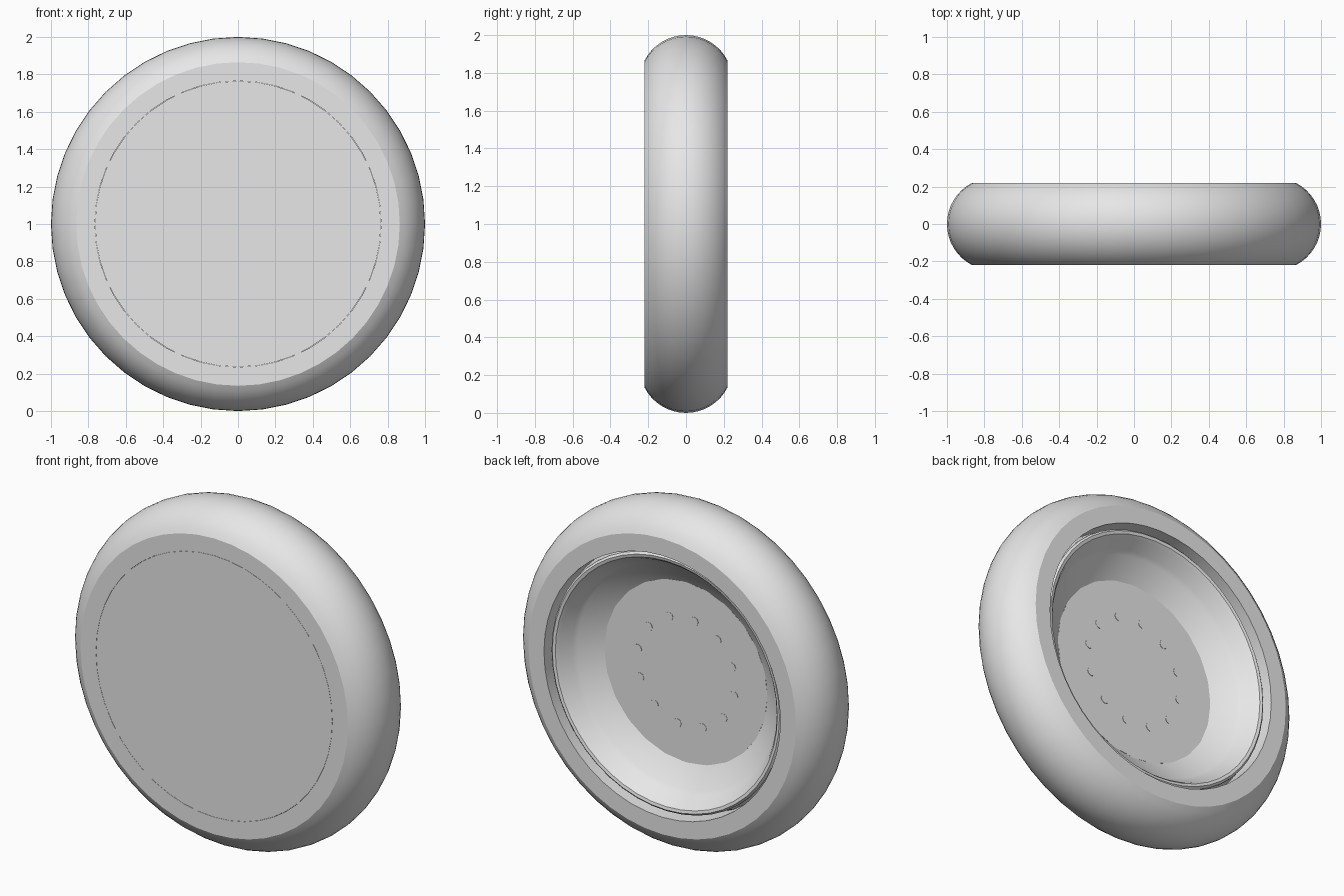
import bpy, bmesh, math
from mathutils import Matrix, Vector

cube = bpy.data.objects.get("Cube")
if cube:
    bpy.data.objects.remove(cube)

grey = bpy.data.materials.new("plain_grey")
grey.use_nodes = True
grey.diffuse_color = (0.8, 0.8, 0.8, 1)
grey.node_tree.nodes["Principled BSDF"].inputs["Base Color"].default_value = (0.8, 0.8, 0.8, 1)

AXLE = Vector((0, 0, 1))
HALF = 0.22      # half width of the wheel
SEGMENTS = 48


def finish(name, bm, angle):
    bmesh.ops.recalc_face_normals(bm, faces=bm.faces)
    mesh = bpy.data.meshes.new(name)
    bm.to_mesh(mesh)
    bm.free()
    mesh.materials.append(grey)
    obj = bpy.data.objects.new(name, mesh)
    bpy.context.collection.objects.link(obj)
    bpy.ops.object.select_all(action='DESELECT')
    obj.select_set(True)
    bpy.context.view_layer.objects.active = obj
    bpy.ops.object.shade_smooth_by_angle(angle=math.radians(angle))
    return obj


def lathe(name, profile, angle):
    """Revolve a closed (radius, y) profile around the axle."""
    bm = bmesh.new()
    verts = [bm.verts.new((r, y, AXLE.z)) for r, y in profile]
    edges = [bm.edges.new((v, verts[i - 1])) for i, v in enumerate(verts)]
    bmesh.ops.spin(bm, geom=verts + edges, cent=AXLE, axis=(0, 1, 0),
                   angle=math.tau, steps=SEGMENTS, use_duplicate=False)
    bmesh.ops.remove_doubles(bm, verts=bm.verts, dist=0.0001)
    return finish(name, bm, angle)


def add_disc(bm, radius, y0, y1, sides, x=0, z=0):
    """Cylinder along the axle direction between y0 and y1."""
    place = Matrix.Translation((x, (y0 + y1) / 2, AXLE.z + z)) @ Matrix.Rotation(math.pi / 2, 4, 'X')
    bmesh.ops.create_cone(bm, cap_ends=True, segments=sides, radius1=radius,
                          radius2=radius, depth=y1 - y0, matrix=place)


# Tyre: circular tread arc between two flat sidewalls
side_r, sagitta, steps = 0.865, 0.135, 16
arc_r = (HALF ** 2 + sagitta ** 2) / (2 * sagitta)
sweep = math.asin(HALF / arc_r)
tread = []
for i in range(steps + 1):
    a = -sweep + 2 * sweep * i / steps
    tread.append((1 - arc_r + arc_r * math.cos(a), arc_r * math.sin(a)))
lathe("tyre", [(0.765, -HALF)] + tread + [(0.765, HALF)], 20)

# Rim: rolled lip and dished wall on the back
rim = [(0.764, 0.1), (0.75, 0.14), (0.747, 0.175), (0.735, 0.186), (0.718, 0.182),
       (0.703, 0.165), (0.665, 0.1), (0.645, 0.078), (0.525, 0.0), (0.49, -0.02),
       (0.49, -0.06), (0.764, -0.06)]
lathe("rim", rim, 35)

# Flat front cover
bm = bmesh.new()
add_disc(bm, 0.764, -HALF, -0.19, SEGMENTS)
finish("front_cover", bm, 30)

# Hub plate inside the dish
bm = bmesh.new()
add_disc(bm, 0.528, -0.05, 0.001, 24)
finish("hub_plate", bm, 30)

# Ring of low bolts
bm = bmesh.new()
for i in range(12):
    a = math.radians(10 + 30 * i)
    add_disc(bm, 0.026, -0.01, 0.003, 8, 0.316 * math.cos(a), 0.316 * math.sin(a))
finish("hub_bolts", bm, 30)
